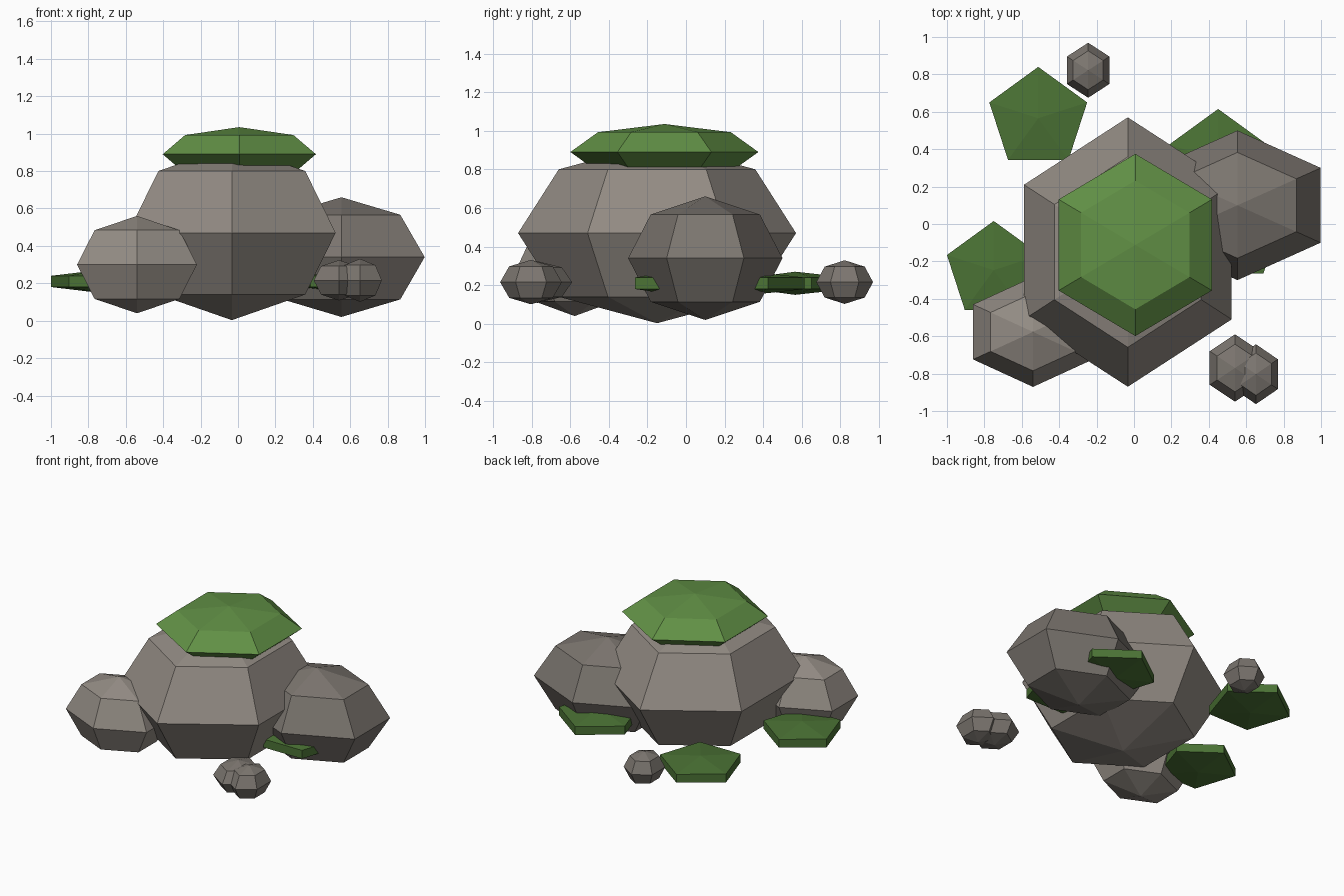
import bpy, bmesh
from math import sin, cos, pi

if "Cube" in bpy.data.objects:
    bpy.data.objects.remove(bpy.data.objects["Cube"])


def material(name, rgb):
    m = bpy.data.materials.new(name)
    m.diffuse_color = (*rgb, 1)
    m.use_nodes = True
    m.node_tree.nodes["Principled BSDF"].inputs["Base Color"].default_value = m.diffuse_color
    return m


def low_sphere(name, centre, radii, sides, rings, mat):
    """Flat-shaded ellipsoid with one corner pointing to +y."""
    bm = bmesh.new()

    def point(polar, turn):
        unit = (-sin(polar) * sin(turn), sin(polar) * cos(turn), cos(polar))
        return bm.verts.new([u * r for u, r in zip(unit, radii)])

    top, bottom = point(0, 0), point(pi, 0)
    loops = [[point(pi * k / rings, 2 * pi * i / sides) for i in range(sides)]
             for k in range(1, rings)]
    for i in range(sides):
        j = (i + 1) % sides
        bm.faces.new((top, loops[0][i], loops[0][j]))
        bm.faces.new((bottom, loops[-1][j], loops[-1][i]))
        for upper, lower in zip(loops, loops[1:]):
            bm.faces.new((upper[i], lower[i], lower[j], upper[j]))
    bmesh.ops.recalc_face_normals(bm, faces=bm.faces)
    mesh = bpy.data.meshes.new(name)
    bm.to_mesh(mesh)
    bm.free()
    mesh.materials.append(mat)
    ob = bpy.data.objects.new(name, mesh)
    ob.location = centre
    bpy.context.collection.objects.link(ob)
    return ob


stone = material("stone", (0.29, 0.26, 0.23))
dark_stone = material("dark_stone", (0.20, 0.18, 0.16))
moss = material("moss", (0.12, 0.28, 0.06))
dark_moss = material("dark_moss", (0.07, 0.17, 0.035))

# Boulders
low_sphere("main_boulder", (-0.033, -0.15, 0.47), (0.641, 0.72, 0.467), 6, 4, stone)
low_sphere("right_boulder", (0.553, 0.10, 0.34), (0.514, 0.40, 0.32), 6, 4, dark_stone)
low_sphere("left_boulder", (-0.54, -0.577, 0.30), (0.37, 0.294, 0.26), 6, 4, stone)

# Moss cap on the main boulder
low_sphere("moss_cap", (0.007, -0.112, 0.89), (0.473, 0.487, 0.145), 6, 4, moss)

# Pebbles
for i, (x, y, rx, ry, rz) in enumerate([(0.54, -0.77, 0.156, 0.18, 0.108),
                                        (0.652, -0.803, 0.135, 0.16, 0.115),
                                        (-0.245, 0.822, 0.131, 0.147, 0.113)]):
    low_sphere(f"pebble_{i + 1}", (x, y, 0.216), (rx, ry, rz), 6, 4, dark_stone)

# Five-sided ground moss pads
for i, (x, y, r) in enumerate([(-0.512, 0.565, 0.275), (-0.75, -0.247, 0.263),
                               (0.45, 0.34, 0.275), (0.54, -0.053, 0.26)]):
    low_sphere(f"moss_pad_{i + 1}", (x, y, 0.21),
               (r / sin(pi / 3), r / sin(pi / 3), 0.06), 5, 3, dark_moss)
